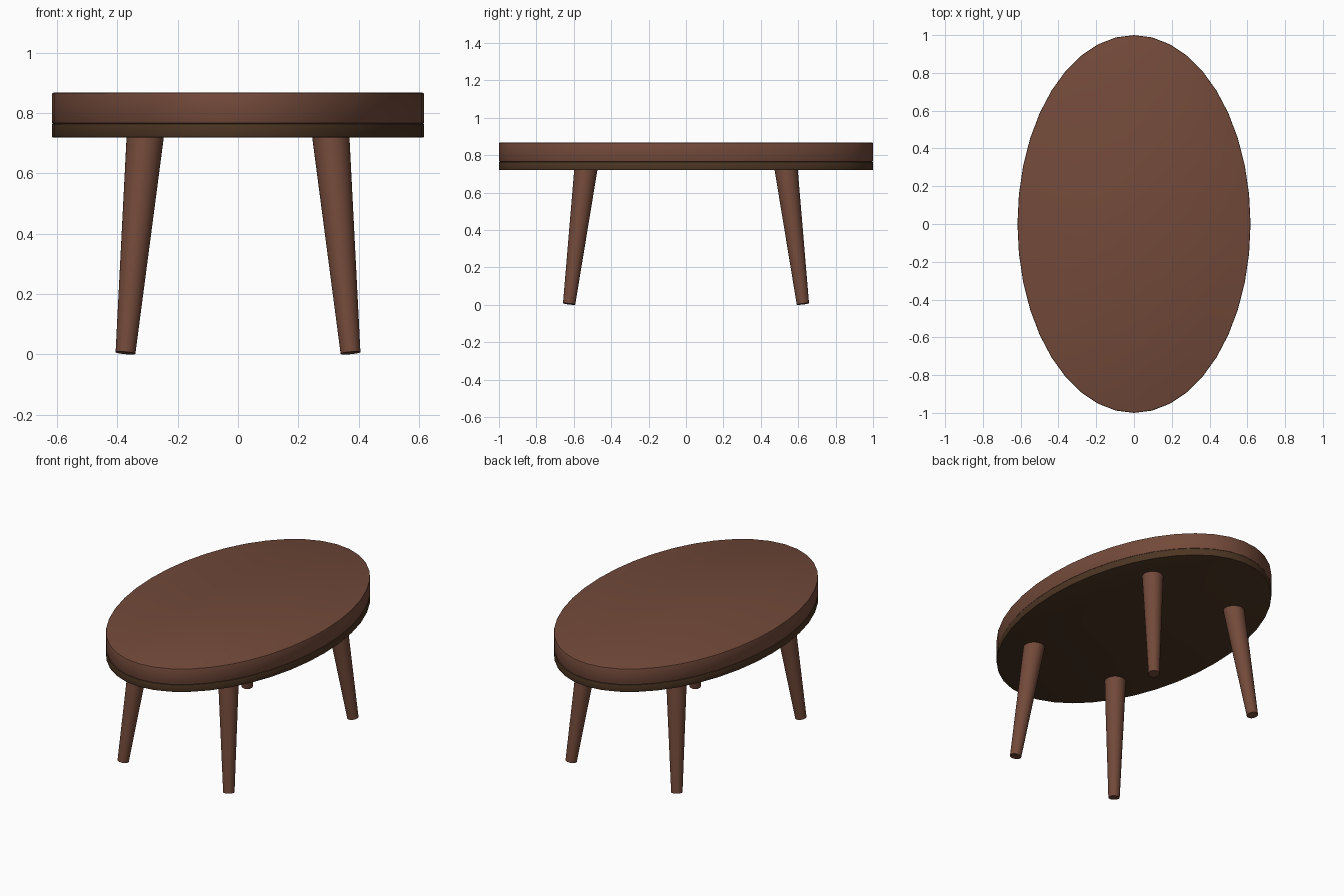
import bpy
import math
from mathutils import Vector

cube = bpy.data.objects.get("Cube")
if cube:
    bpy.data.objects.remove(cube, do_unlink=True)


def make_material(name, color):
    mat = bpy.data.materials.new(name)
    mat.use_nodes = True
    mat.diffuse_color = color
    mat.node_tree.nodes["Principled BSDF"].inputs["Base Color"].default_value = color
    return mat


wood = make_material("warm brown wood", (0.17, 0.068, 0.042, 1))
dark_wood = make_material("dark brown wood", (0.073, 0.036, 0.017, 1))

HALF_WIDTH, HALF_LENGTH = 0.617, 1.0


def finish(obj, name, mat):
    obj.name = name
    obj.data.materials.append(mat)
    bpy.ops.object.shade_smooth_by_angle(angle=math.radians(35))


def oval_slab(name, bottom, top, mat, bevel):
    bpy.ops.mesh.primitive_cylinder_add(
        vertices=40, radius=1, depth=top - bottom, location=(0, 0, (top + bottom) / 2))
    obj = bpy.context.object
    obj.scale = (HALF_WIDTH, HALF_LENGTH, 1)
    bpy.ops.object.transform_apply(location=False, rotation=False, scale=True)
    mod = obj.modifiers.new("soft rim", "BEVEL")
    mod.width = bevel
    mod.segments = 2
    mod.limit_method = "ANGLE"
    mod.angle_limit = math.radians(60)
    bpy.ops.object.modifier_apply(modifier=mod.name)
    finish(obj, name, mat)


def tapered_leg(name, sx, sy):
    foot = Vector((sx * 0.373, sy * 0.625, 0.005))
    head = Vector((sx * 0.307, sy * 0.535, 0.73))
    axis = head - foot
    bpy.ops.mesh.primitive_cone_add(
        vertices=32, radius1=0.033, radius2=0.062, depth=axis.length,
        location=(foot + head) / 2, rotation=axis.to_track_quat("Z", "Y").to_euler())
    finish(bpy.context.object, name, wood)


# Oval top with the thinner dark apron below it
oval_slab("table_top", 0.765, 0.868, wood, 0.006)
oval_slab("apron", 0.72, 0.765, dark_wood, 0.002)

# Four splayed legs
for sy, end in ((-1, "front"), (1, "back")):
    for sx, side in ((1, "left"), (-1, "right")):
        tapered_leg(f"{end}_{side}_leg", sx, sy)
